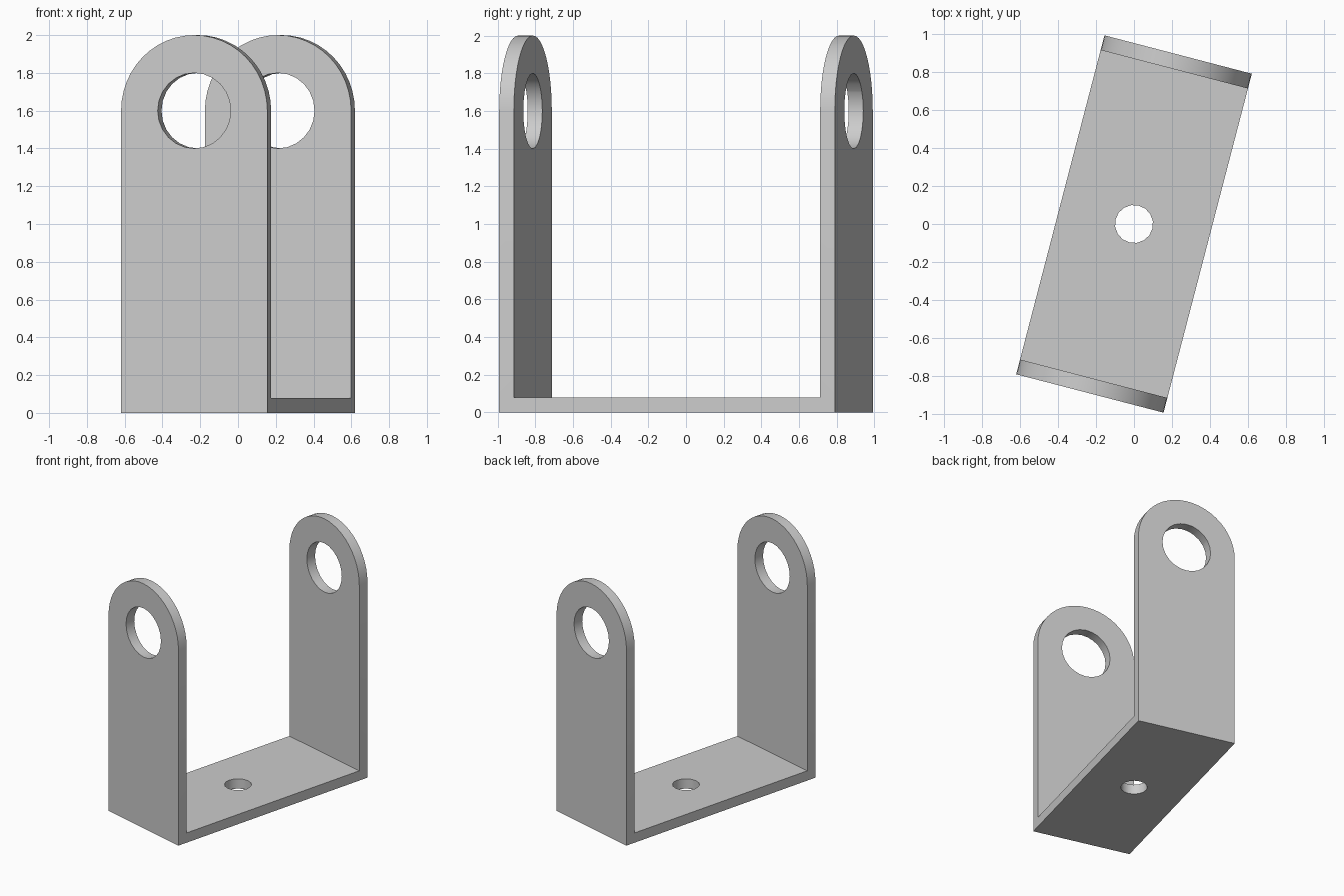
import bpy, bmesh, math
from math import sin, cos, pi
from mathutils import Matrix, Vector

cube = bpy.data.objects.get("Cube")
if cube:
    bpy.data.objects.remove(cube, do_unlink=True)

WIDTH, LENGTH, WALL = 0.8, 1.84, 0.08
HOLE_Z, EYE_R, BOLT_R = 1.6, 0.2, 0.1
R, HALF = WIDTH / 2, LENGTH / 2

grey = bpy.data.materials.new("plain grey")
grey.use_nodes = True
grey.diffuse_color = (0.6, 0.6, 0.6, 1)
grey.node_tree.nodes["Principled BSDF"].inputs["Base Color"].default_value = grey.diffuse_color


def prism(name, points, direction):
    """Extrude a closed outline along a direction into a solid."""
    bm = bmesh.new()
    face = bm.faces.new([bm.verts.new(p) for p in points])
    moved = bmesh.ops.extrude_face_region(bm, geom=[face], use_keep_orig=True)["geom"]
    bmesh.ops.translate(bm, vec=direction,
                        verts=[v for v in moved if isinstance(v, bmesh.types.BMVert)])
    bmesh.ops.recalc_face_normals(bm, faces=bm.faces)
    mesh = bpy.data.meshes.new(name)
    bm.to_mesh(mesh)
    bm.free()
    mesh.materials.append(grey)
    obj = bpy.data.objects.new(name, mesh)
    bpy.context.collection.objects.link(obj)
    return obj


def arc(radius, start, end, count):
    """Points along an arc, both ends included."""
    return [(radius * cos(start + (end - start) * i / count),
             radius * sin(start + (end - start) * i / count)) for i in range(count + 1)]


# U-shaped channel: floor and two upright walls, wider than needed
inner = HALF - WALL
u_shape = [(-HALF, 0), (HALF, 0), (HALF, 2.1), (inner, 2.1),
           (inner, WALL), (-inner, WALL), (-inner, 2.1), (-HALF, 2.1)]
bracket = prism("u_bracket", [(-0.6, y, z) for y, z in u_shape], Vector((1.2, 0, 0)))

# Round-topped envelope, lug holes and floor hole
envelope = [(-R, -1, -0.5), (R, -1, -0.5)]
envelope += [(x, -1, z + HOLE_Z) for x, z in arc(R, 0, pi, 24)]
cutters = [
    (prism("envelope_cutter", envelope, Vector((0, 2, 0))), 'INTERSECT'),
    (prism("lug_hole_cutter", [(x, -1.2, z + HOLE_Z) for x, z in arc(EYE_R, 0, 2 * pi, 24)[:-1]],
           Vector((0, 2.4, 0))), 'DIFFERENCE'),
    (prism("floor_hole_cutter", [(x, y, -0.3) for x, y in arc(BOLT_R, 0, 2 * pi, 16)[:-1]],
           Vector((0, 0, 0.6))), 'DIFFERENCE'),
]
for cutter, operation in cutters:
    cutter.hide_render = True
    mod = bracket.modifiers.new(cutter.name, 'BOOLEAN')
    mod.object, mod.operation, mod.solver = cutter, operation, 'EXACT'

# Bake the cuts and discard the cutters
graph = bpy.context.evaluated_depsgraph_get()
graph.update()
bracket.data = bpy.data.meshes.new_from_object(bracket.evaluated_get(graph))
bracket.modifiers.clear()
for cutter, _ in cutters:
    bpy.data.objects.remove(cutter, do_unlink=True)

# Turn the bracket on its base and smooth the rounds
bracket.data.transform(Matrix.Rotation(math.radians(-14.6), 4, 'Z'))
bpy.ops.object.select_all(action='DESELECT')
bracket.select_set(True)
bpy.context.view_layer.objects.active = bracket
bpy.ops.object.shade_smooth_by_angle(angle=math.radians(30))
